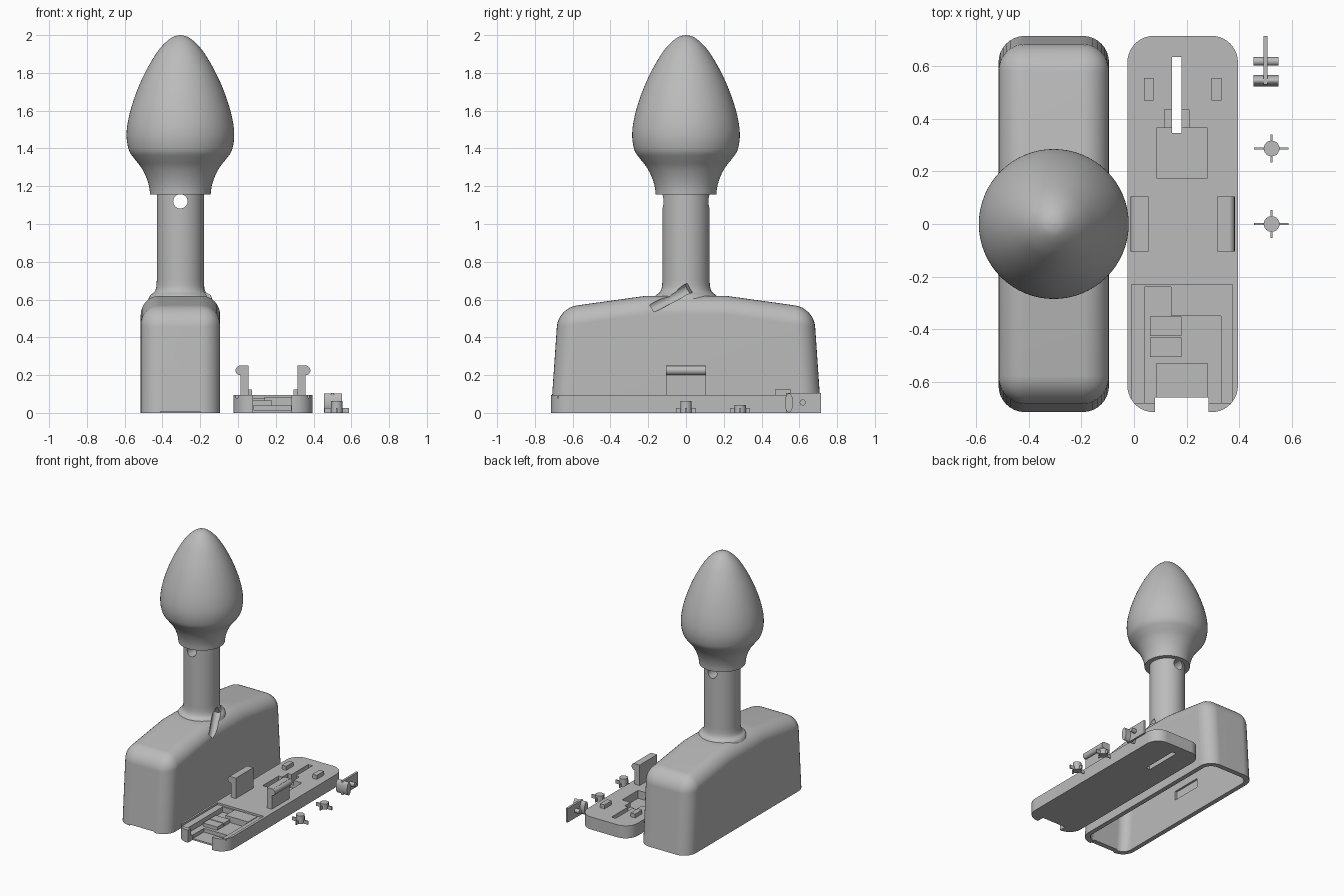
import bpy, bmesh, math
from mathutils import Vector

cube = bpy.data.objects.get("Cube")
if cube:
    bpy.data.objects.remove(cube, do_unlink=True)

grey = bpy.data.materials.new("plain_grey")
grey.use_nodes = True
grey.diffuse_color = (0.5, 0.5, 0.5, 1)
grey.node_tree.nodes["Principled BSDF"].inputs["Base Color"].default_value = (0.5, 0.5, 0.5, 1)

BX = -0.305   # centre line of the housing
PX = 0.185    # centre line of the base plate


def finish(name, bm):
    bmesh.ops.recalc_face_normals(bm, faces=bm.faces)
    mesh = bpy.data.meshes.new(name)
    bm.to_mesh(mesh)
    bm.free()
    mesh.materials.append(grey)
    ob = bpy.data.objects.new(name, mesh)
    bpy.context.collection.objects.link(ob)
    return ob


def activate(ob):
    bpy.ops.object.select_all(action='DESELECT')
    ob.select_set(True)
    bpy.context.view_layer.objects.active = ob


def smooth(ob):
    activate(ob)
    bpy.ops.object.shade_smooth_by_angle(angle=math.radians(30))
    mod = ob.modifiers.new("face_normals", 'WEIGHTED_NORMAL')
    mod.keep_sharp = True


def combine(ob, other, operation='DIFFERENCE'):
    activate(ob)
    mod = ob.modifiers.new("combine", 'BOOLEAN')
    mod.operation = operation
    mod.solver = 'EXACT'
    mod.object = other
    bpy.ops.object.modifier_apply(modifier=mod.name)
    bpy.data.objects.remove(other, do_unlink=True)


def box(name, x0, x1, y0, y1, z0, z1, corner=0):
    bm = bmesh.new()
    bmesh.ops.create_cube(bm, size=1)
    for v in bm.verts:
        v.co = ((x0 + x1) / 2 + v.co.x * (x1 - x0), (y0 + y1) / 2 + v.co.y * (y1 - y0),
                (z0 + z1) / 2 + v.co.z * (z1 - z0))
    if corner:
        upright = [e for e in bm.edges if abs(e.verts[0].co.z - e.verts[1].co.z) > 1e-4]
        bmesh.ops.bevel(bm, geom=upright, offset=corner, segments=10, profile=0.5, affect='EDGES')
    return finish(name, bm)


def rod(name, centre, direction, radius, length, segments=32):
    bm = bmesh.new()
    bmesh.ops.create_cone(bm, cap_ends=True, segments=segments, radius1=radius, radius2=radius, depth=length)
    ob = finish(name, bm)
    turn = Vector(direction).to_track_quat('Z', 'Y').to_matrix().to_4x4()
    ob.data.transform(turn)
    ob.data.transform(ob.matrix_world.Translation(Vector(centre)))
    return ob


def lathe(name, profile, segments=64):
    bm = bmesh.new()
    verts = [bm.verts.new((r, 0, z)) for r, z in profile]
    edges = [bm.edges.new(pair) for pair in zip(verts, verts[1:])]
    bmesh.ops.spin(bm, geom=verts + edges, cent=(0, 0, 0), axis=(0, 0, 1), angle=math.tau, steps=segments)
    bmesh.ops.remove_doubles(bm, verts=bm.verts, dist=1e-5)
    bmesh.ops.translate(bm, verts=bm.verts, vec=(BX, 0, 0))
    return finish(name, bm)


def curve_points(points, steps=5):
    # Smooth interpolation through the profile points
    out = []
    ext = [points[0]] + points + [points[-1]]
    for a, b, c, d in zip(ext, ext[1:], ext[2:], ext[3:]):
        a, b, c, d = map(Vector, (a, b, c, d))
        for i in range(steps):
            t = i / steps
            p = b + (c - a) * t / 2 + (a * 2 - b * 5 + c * 4 - d) * t * t / 2 \
                + (b * 3 - a - c * 3 + d) * t ** 3 / 2
            out.append((max(p.x, 0), p.y))
    return out + [points[-1]]


def housing_solid(name, inset, bottom, radius):
    # Extruded side profile with rounded ends, corners and shoulders
    half = 0.21 - inset
    side = [(0.715 - inset, bottom), (0.677 - inset, 0.555 - inset), (0.21, 0.62 - inset)]
    side += [(-y, z) for y, z in reversed(side)]
    bm = bmesh.new()
    face = bm.faces.new([bm.verts.new((BX - half, y, z)) for y, z in side])
    new = bmesh.ops.extrude_face_region(bm, geom=[face])["geom"]
    bmesh.ops.translate(bm, verts=[g for g in new if isinstance(g, bmesh.types.BMVert)], vec=(2 * half, 0, 0))
    bmesh.ops.recalc_face_normals(bm, faces=bm.faces)
    rounded = []
    for e in bm.edges:
        a, b = e.verts[0].co, e.verts[1].co
        across = abs(a.x - b.x) > 1e-4
        ridge = across and abs(a.y) < 0.3
        floor = max(a.z, b.z) < bottom + 1e-4
        if not ridge and not floor:
            rounded.append(e)
    bmesh.ops.bevel(bm, geom=rounded, offset=radius, segments=8, profile=0.5, affect='EDGES')
    return finish(name, bm)


# Hollow housing with clip recesses inside
housing = housing_solid("housing", 0, 0, 0.1)
combine(housing, housing_solid("cavity", 0.035, -0.05, 0.07))
combine(housing, box("clip_recess", BX - 0.19, BX + 0.19, -0.12, 0.12, 0.19, 0.26))
combine(housing, box("end_notch", BX - 0.105, BX + 0.105, -0.8, -0.6, -0.05, 0.008))

# Stem with flared foot, cross hole and slanted cable channel
foot = curve_points([(0.172, 0.595), (0.16, 0.622), (0.138, 0.64), (0.128, 0.665), (0.125, 0.7)])
stem = lathe("stem", [(0, 0.588), (0.172, 0.588)] + foot + [(0.125, 1.18), (0, 1.18)])
combine(housing, stem, 'UNION')
combine(housing, rod("cross_hole", (BX, 0, 1.12), (0, 1, 0), 0.038, 1))
combine(housing, rod("cable_channel", (BX + 0.17, -0.08, 0.61), (-0.4, 0.8, 0.4), 0.03, 0.24))
smooth(housing)

# Bulb-shaped cap on the stem
bulb = [(0.16, 1.155), (0.166, 1.2), (0.182, 1.25), (0.208, 1.3), (0.243, 1.345), (0.268, 1.38), (0.28, 1.42),
        (0.285, 1.47), (0.28, 1.53), (0.262, 1.61), (0.228, 1.71), (0.185, 1.805), (0.13, 1.9), (0.085, 1.955),
        (0.04, 1.99), (0, 2)]
smooth(lathe("bulb_cap", [(0, 1.155)] + curve_points(bulb)))

# Base plate with slot, end notch and pockets
plate = box("base_plate", PX - 0.21, PX + 0.21, -0.715, 0.715, 0, 0.095, corner=0.1)
cuts = [
    ("slot", 0.145, 0.18, 0.345, 0.635, -0.1),
    ("square_pocket", 0.085, 0.28, 0.175, 0.365, 0.035),
    ("slot_pocket", 0.115, 0.21, 0.36, 0.435, 0.06),
    ("ledge_pocket", -0.01, 0.375, -0.68, -0.23, 0.08),
    ("deep_pocket", 0.04, 0.33, -0.68, -0.24, 0.04),
    ("end_pocket", 0.085, 0.28, -0.7, -0.53, 0.012),
    ("end_notch", 0.08, 0.283, -0.8, -0.66, -0.1),
]
for name, x0, x1, y0, y1, z0 in cuts:
    combine(plate, box(name, x0, x1, y0, y1, z0, 0.2))
smooth(plate)

# Raised blocks inside the large pocket
box("pocket_step", 0.14, 0.331, -0.35, -0.239, 0.03, 0.085)
for i, y in enumerate((-0.505, -0.425)):
    box(f"pocket_block_{i + 1}", 0.06, 0.18, y, y + 0.073, 0.03, 0.065)

# Paired snap clips and locating blocks
for label, s in (("right", -1), ("left", 1)):
    a, b = sorted((PX + s * 0.13, PX + s * 0.172))
    box(f"{label}_clip_post", a, b, -0.105, 0.105, 0.08, 0.25)
    a, b = sorted((PX + s * 0.15, PX + s * 0.18))
    box(f"{label}_clip_hook", a, b, -0.105, 0.105, 0.2, 0.25)
    smooth(rod(f"{label}_clip_lip", (PX + s * 0.173, 0, 0.225), (0, 1, 0), 0.025, 0.21))
    a, b = sorted((PX + s * 0.11, PX + s * 0.147))
    box(f"{label}_locating_block", a, b, 0.47, 0.555, 0.08, 0.125)

# Small lever with pivot bar and push pad
lever = box("lever_plate", 0.492, 0.508, 0.53, 0.715, 0, 0.105)
smooth(rod("lever_pivot", (0.502, 0.618, 0.055), (1, 0, 0), 0.016, 0.095))
pad = rod("lever_pad", (0.502, 0.545, 0.053), (1, 0, 0), 0.05, 0.095)
for v in pad.data.vertices:
    v.co.y = 0.545 + (v.co.y - 0.545) * 0.44
smooth(pad)

# Two small four-armed knobs
for label, y, height in (("front", 0.0, 0.062), ("back", 0.287, 0.042)):
    hub = rod(f"{label}_knob_hub", (0.523, y, height / 2), (0, 0, 1), 0.03, height, 24)
    smooth(hub)
    box(f"{label}_knob_long_arm", 0.457, 0.588, y - 0.004, y + 0.004, 0, 0.027)
    box(f"{label}_knob_short_arm", 0.519, 0.527, y - 0.053, y + 0.053, 0, 0.027)
